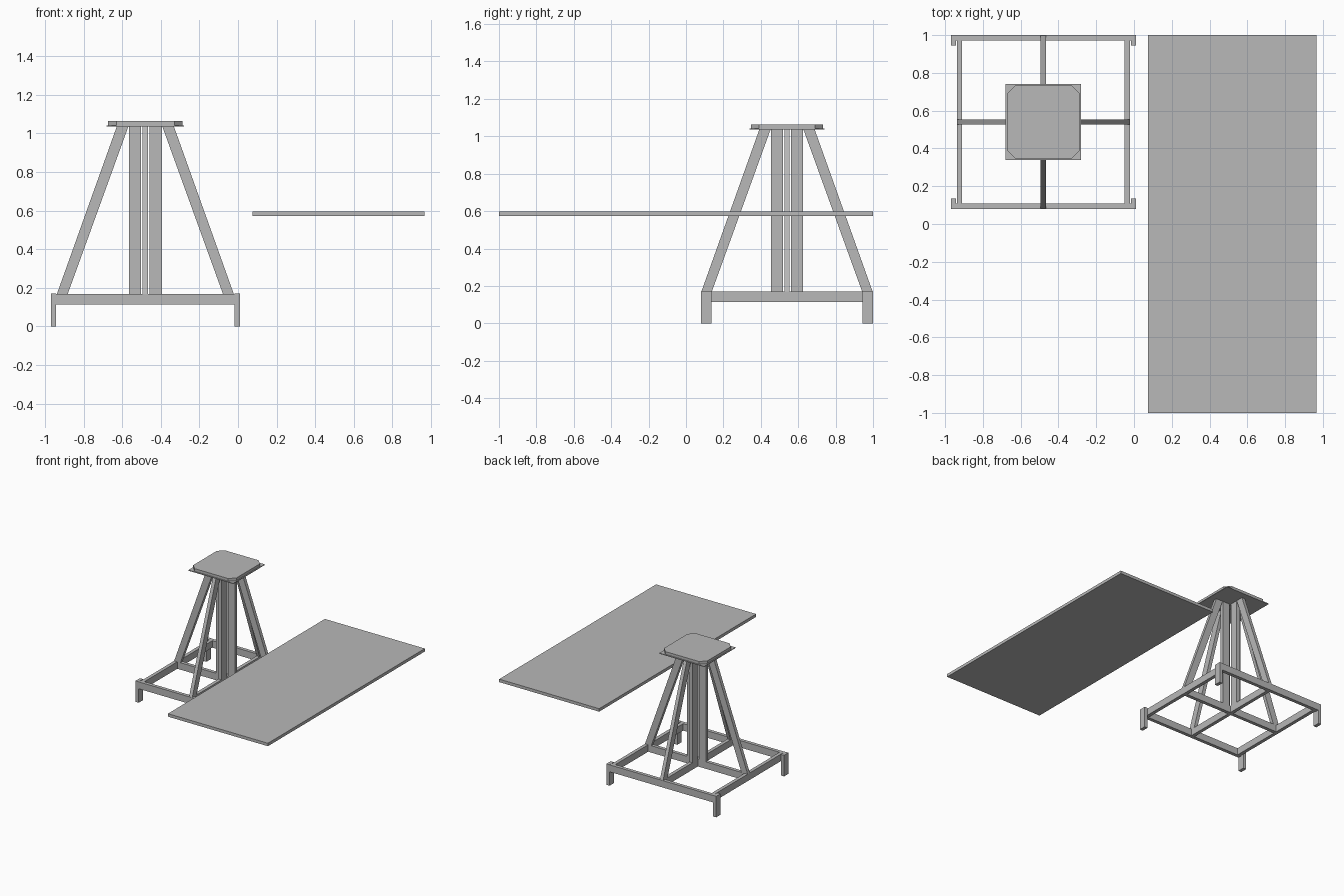
import bpy
import bmesh
from math import pi
from mathutils import Matrix, Vector

cube = bpy.data.objects.get("Cube")
if cube:
    bpy.data.objects.remove(cube)

steel = bpy.data.materials.new("plain grey")
steel.use_nodes = True
GREY = (0.48, 0.48, 0.48, 1)
steel.diffuse_color = GREY
steel.node_tree.nodes["Principled BSDF"].inputs["Base Color"].default_value = GREY

CENTRE = Vector((-0.48, 0.54, 0))   # axis of the stand
TUBE = 0.028                        # narrow side of the tube section
LOW, RAIL, TOP = 0.113, 0.169, 1.036


def prism(name, outline, direction, matrix=Matrix()):
    """Extrude a planar outline along a direction."""
    bm = bmesh.new()
    face = bm.faces.new([bm.verts.new(p) for p in outline])
    new = bmesh.ops.extrude_face_region(bm, geom=[face])["geom"]
    bmesh.ops.translate(bm, vec=direction,
                        verts=[v for v in new if isinstance(v, bmesh.types.BMVert)])
    bmesh.ops.recalc_face_normals(bm, faces=bm.faces)
    mesh = bpy.data.meshes.new(name)
    bm.to_mesh(mesh)
    bm.free()
    mesh.materials.append(steel)
    obj = bpy.data.objects.new(name, mesh)
    obj.matrix_world = matrix
    bpy.context.collection.objects.link(obj)
    return obj


def box(name, x, y, z, matrix=Matrix()):
    outline = [(x[0], y[0], z[0]), (x[1], y[0], z[0]),
               (x[1], y[1], z[0]), (x[0], y[1], z[0])]
    return prism(name, outline, (0, 0, z[1] - z[0]), matrix)


def radial(name, profile, matrix):
    """Extrude a radius/height profile across the tube thickness."""
    return prism(name, [(r, -TUBE / 2, z) for r, z in profile], (0, TUBE, 0), matrix)


stand = Matrix.Translation(CENTRE)

# Base frame: end rails, side rails and corner feet
for sy, end in ((-1, "front"), (1, "back")):
    box(end + "_rail", (-0.49, 0.49), sorted((sy * 0.46, sy * (0.46 - TUBE))), (LOW, RAIL), stand)
    for sx, side in ((-1, "right"), (1, "left")):
        box(f"{end}_{side}_foot", sorted((sx * 0.49, sx * 0.463)),
            sorted((sy * 0.46, sy * 0.405)), (0, RAIL + 0.001), stand)
for sx, side in ((-1, "right"), (1, "left")):
    box(side + "_rail", sorted((sx * 0.458, sx * 0.43)), (-0.432, 0.432), (LOW, RAIL), stand)

# Four arms: cross beam, inner post and slanted leg
for i, side in enumerate(("left", "back", "right", "front")):
    turn = stand @ Matrix.Rotation(i * pi / 2, 4, "Z")
    start = 0 if i % 2 == 0 else TUBE / 2
    radial(side + "_cross_beam", [(start, LOW), (0.432, LOW), (0.432, RAIL), (start, RAIL)], turn)
    radial(side + "_post", [(0.022, RAIL), (0.085, RAIL), (0.085, TOP), (0.022, TOP)], turn)
    radial(side + "_leg", [(0.402, RAIL), (0.458, RAIL), (0.148, TOP), (0.088, TOP)], turn)

# Mounting head: thin square flange with a clipped-corner plate on it
box("head_flange", (-0.2, 0.2), (-0.2, 0.2), (TOP, 1.042), stand)
h, c = 0.193, 0.15
octagon = [(h, -c), (h, c), (c, h), (-c, h), (-h, c), (-h, -c), (-c, -h), (c, -h)]
prism("head_plate", [(x, y, 1.042) for x, y in octagon], (0, 0, 0.022), stand)

# Separate table top
box("table_top", (0.075, 0.967), (-1, 1), (0.573, 0.597))
